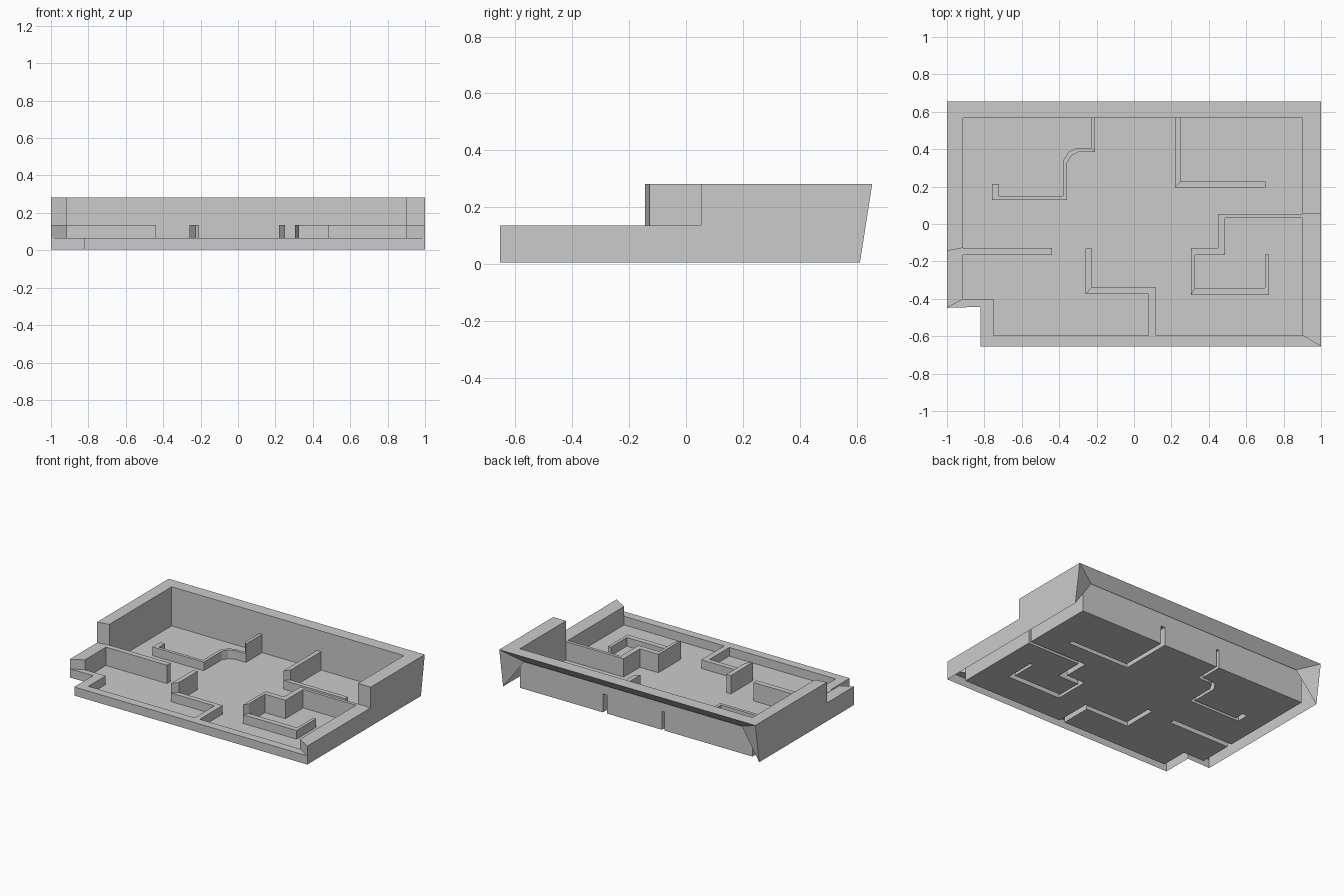
import bpy
from mathutils import Vector

if "Cube" in bpy.data.objects:
    bpy.data.objects.remove(bpy.data.objects["Cube"])

B, L, M, H = 0.005, 0.066, 0.135, 0.281      # floor level; low, middle and high wall tops


def build(name, faces):
    """Make one object from a list of corner-point faces, welding shared corners."""
    index, polys = {}, []
    for f in faces:
        polys.append([index.setdefault(tuple(round(c, 4) for c in p), len(index)) for p in f])
    mesh = bpy.data.meshes.new(name)
    mesh.from_pydata(list(index), [], polys)
    mesh.update()
    ob = bpy.data.objects.new(name, mesh)
    bpy.context.collection.objects.link(ob)
    return ob


def at(p, z):
    return (p[0], p[1], z)


def upright(a, b, lo, hi):
    """Vertical quad facing the left of a->b."""
    return [at(b, lo), at(a, lo), at(a, hi), at(b, hi)]


def step(left, right, h0, h1):
    """Riser across a wall where its height changes."""
    if h0 > h1:
        return [upright(left, right, h1, h0)]
    if h1 > h0:
        return [upright(right, left, h0, h1)]
    return []


def offset(path, widths, side):
    """Mitred offset of an open path with one half-width per segment."""
    pts = [Vector(p) for p in path]
    dirs = [(b - a).normalized() for a, b in zip(pts, pts[1:])]
    norms = [Vector((-d.y, d.x)) * side for d in dirs]
    out = [pts[0] + norms[0] * widths[0]]
    for i in range(1, len(norms)):
        n1, n2, w1, w2 = norms[i - 1], norms[i], widths[i - 1], widths[i]
        c = n1.dot(n2)
        out.append(pts[i] + (n1 * (w1 - w2 * c) + n2 * (w2 - w1 * c)) / (1 - c * c))
    return out + [pts[-1] + norms[-1] * widths[-1]]


def partition(name, path, widths, heights):
    """Hollow ribbon wall along a path; returns its footprint sides."""
    left, right = offset(path, widths, 1), offset(path, widths, -1)
    faces = []
    for i, h in enumerate(heights):
        faces.append(upright(left[i], left[i + 1], B, h))
        faces.append(upright(right[i + 1], right[i], B, h))
        faces.append([at(right[i], h), at(right[i + 1], h), at(left[i + 1], h), at(left[i], h)])
        if i:
            faces += step(left[i], right[i], heights[i - 1], h)
    faces.append(upright(left[-1], right[-1], B, heights[-1]))
    build(name, faces)
    return left, right, heights[0]


# Inner partitions, each starting at the rim
front_wall = partition("front_partition",
                       [(.098, -.595), (.098, -.357), (-.242, -.357), (-.242, -.13)],
                       [.02, .018, .017], [L, L, M])
right_wall = partition("right_partition",
                       [(.9, .043), (.468, .043), (.468, -.147), (.316, -.147),
                        (.316, -.361), (.712, -.361), (.712, -.163)],
                       [.011, .019, .019, .011, .019, .011], [M, M, M, M, L, L])
back_right_wall = partition("back_right_partition",
                            [(.236, .567), (.236, .21), (.702, .21)], [.016, .016], [M, L])
back_left_wall = partition("back_left_partition",
                           [(-.219, .567), (-.219, .396), (-.3, .396), (-.342, .376),
                            (-.368, .333), (-.368, .139), (-.74, .139), (-.74, .215)],
                           [.011, .011, .012, .012, .011, .011, .018], [M] + [L] * 6)
left_wall = partition("left_partition", [(-.915, -.147), (-.438, -.147)], [.019], [M])

# Rim corners: inner point, outer point, height and partitions of the next stretch
rim = [((-.752, -.595), (-.82, -.655), L, [front_wall]),
       ((.9, -.595), (1, -.655), M, [right_wall]),
       ((.9, .054), (1, .052), H, []),
       ((.9, .567), (1, .655), H, [back_right_wall, back_left_wall]),
       ((-.915, .567), (-1, .655), H, []),
       ((-.915, -.128), (-1, -.144), M, [left_wall]),
       ((-.915, -.402), (-1, -.448), L, []),
       ((-.752, -.402), (-.82, -.443), L, [])]
BACK = 3


def foot(p):
    """Bottom of the outer skirt; the rear corners lean inward."""
    return (p[0], .612, B) if p[1] > .6 else at(p, B)


faces, outline = [], []
for i, (ia, oa, h, walls) in enumerate(rim):
    ib, ob = rim[(i + 1) % len(rim)][:2]
    faces.append([at(oa, h), at(ob, h), at(ib, h), at(ia, h)])
    if i != BACK:
        faces.append([foot(oa), foot(ob), at(ob, h), at(oa, h)])
    faces += step(ia, oa, rim[i - 1][2], h)
    # inner face, broken by a slot at each partition
    start = Vector(ia)
    outline.append(start)
    for left, right, wh in walls:
        if (left[0] - start).length > .001:
            faces.append(upright(start, left[0], B, h))
        if h > wh:
            faces.append(upright(left[0], right[0], wh, h))
        outline += left + right[::-1]
        start = right[0]
    if (Vector(ib) - start).length > .001:
        faces.append(upright(start, ib, B, h))

# Open back: sloping underside strip and a triangular gusset at each rear corner
tr, tl = (1, .655, H), (-1, .655, H)
ir, il = (.85, .59, .21), (-.85, .59, .21)
faces += [[ir, il, tl, tr], [(1, .612, B), ir, tr], [il, (-1, .612, B), tl]]
build("outer_rim", faces)

# Floor fills everything between the walls
clean = []
for p in outline:
    if not clean or (p - clean[-1]).length > .001:
        clean.append(p)
build("floor", [[at(p, B) for p in clean]])
